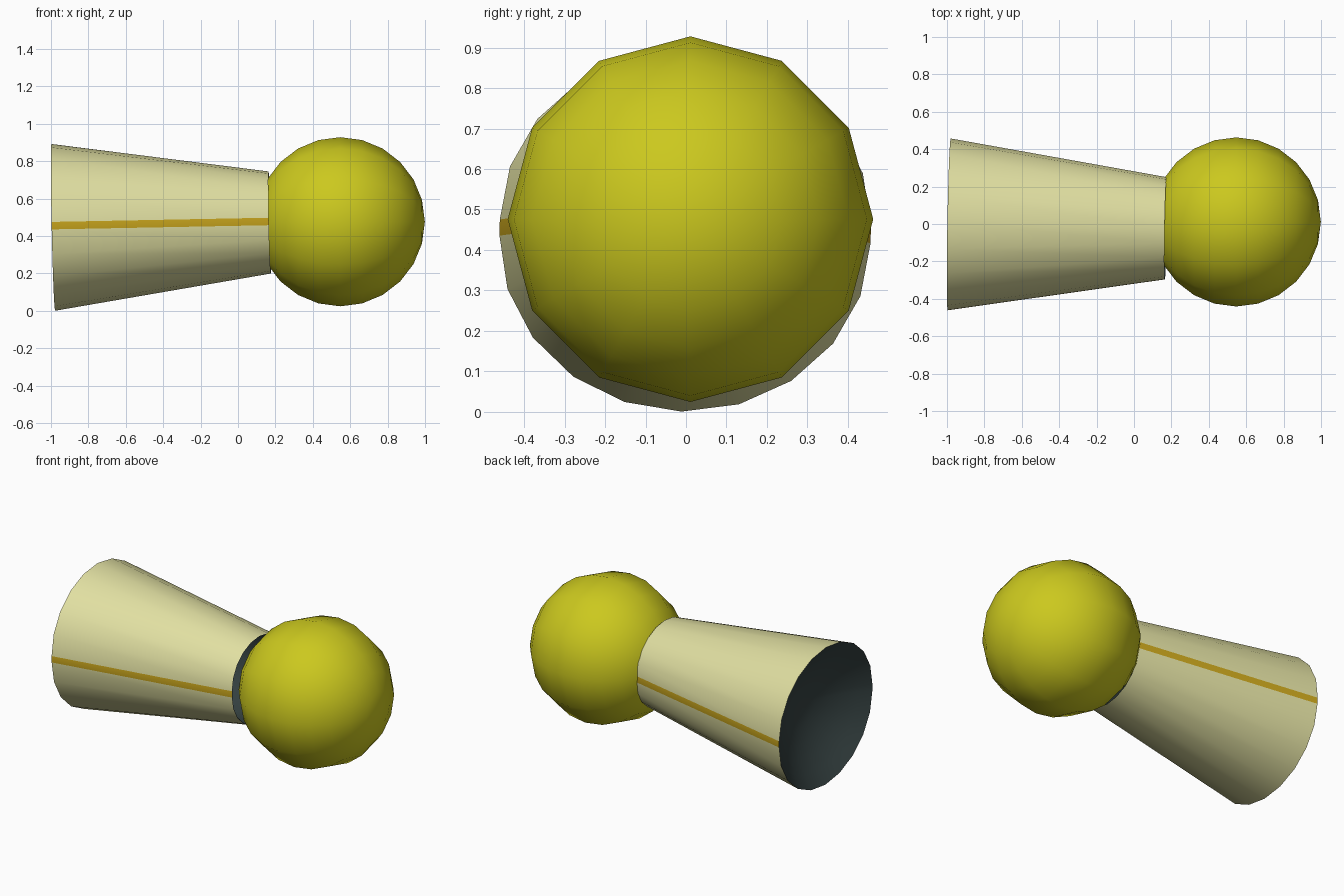
import bpy, bmesh, math
from mathutils import Matrix

if "Cube" in bpy.data.objects:
    bpy.data.objects.remove(bpy.data.objects["Cube"])


def material(name, rgb):
    m = bpy.data.materials.new(name)
    m.diffuse_color = (*rgb, 1)
    m.use_nodes = True
    m.node_tree.nodes["Principled BSDF"].inputs["Base Color"].default_value = m.diffuse_color
    return m


CREAM = material("cream", (0.75, 0.74, 0.36))
YELLOW = material("yellow", (0.60, 0.58, 0.013))
GOLD = material("gold", (0.57, 0.37, 0.012))
DARK = material("dark slate", (0.036, 0.054, 0.054))


def finish(name, bm, mats, loc, rot=(0, 0, 0), angle=35):
    me = bpy.data.meshes.new(name)
    bm.to_mesh(me)
    bm.free()
    for m in mats:
        me.materials.append(m)
    ob = bpy.data.objects.new(name, me)
    bpy.context.collection.objects.link(ob)
    ob.location, ob.rotation_euler = loc, rot
    bpy.ops.object.select_all(action='DESELECT')
    ob.select_set(True)
    bpy.context.view_layer.objects.active = ob
    bpy.ops.object.shade_smooth_by_angle(angle=math.radians(angle))
    return ob


def ring(bm, x, ry, rz, half_gap=0.02):
    # two half ellipses held apart by the side stripes
    pts = []
    for s in (1, -1):
        for k in range(11):
            a = math.pi * k / 10
            pts.append((x, s * ry * math.cos(a), s * (rz * math.sin(a) + half_gap)))
    return [bm.verts.new(p) for p in pts]


def bridge(bm, a, b, colour):
    n = len(a)
    for i in range(n):
        j = (i + 1) % n
        bm.faces.new((a[i], a[j], b[j], b[i])).material_index = colour(i)


POSE = ((-0.988, -0.002, 0.446), (-0.02, -0.0225, -0.018))
LENGTH = 1.158

# Horn: tapered body with a gold stripe on each side
bm = bmesh.new()
bridge(bm, ring(bm, 0, 0.459, 0.426), ring(bm, LENGTH, 0.273, 0.253),
       lambda i: 1 if i in (10, 21) else 0)
bmesh.ops.recalc_face_normals(bm, faces=bm.faces[:])
finish("horn", bm, [CREAM, GOLD], *POSE)

# Lining: dark inner wall seen at the narrow end
bm = bmesh.new()
T = 0.003
bridge(bm, ring(bm, LENGTH, 0.273 - T, 0.253 - T), ring(bm, 0.02, 0.456 - T, 0.423 - T),
       lambda i: 0)
bmesh.ops.recalc_face_normals(bm, faces=bm.faces[:])
bmesh.ops.reverse_faces(bm, faces=bm.faces[:])
finish("lining", bm, [DARK], *POSE)

# Bowl: dark rounded hollow in the wide end
bm = bmesh.new()
DEPTH = 0.2
rings = []
for f in (1, 0.85, 0.68, 0.5, 0.3, 0.12):
    rings.append(ring(bm, DEPTH * (1 - f * f), 0.459 * f, 0.426 * f, 0.02 * f))
for a, b in zip(rings, rings[1:]):
    bridge(bm, a, b, lambda i: 0)
bm.faces.new(rings[-1])
bmesh.ops.recalc_face_normals(bm, faces=bm.faces[:])
bm.normal_update()
if sum(f.normal.x for f in bm.faces) > 0:
    bmesh.ops.reverse_faces(bm, faces=bm.faces[:])
finish("bowl", bm, [DARK], *POSE, angle=60)

# Bulb: ball with its poles along the horn
bm = bmesh.new()
bmesh.ops.create_uvsphere(bm, u_segments=12, v_segments=12, radius=0.452,
                          matrix=Matrix.Rotation(math.pi / 2, 4, 'Y'))
finish("bulb", bm, [YELLOW], (0.547, 0.011, 0.476))
